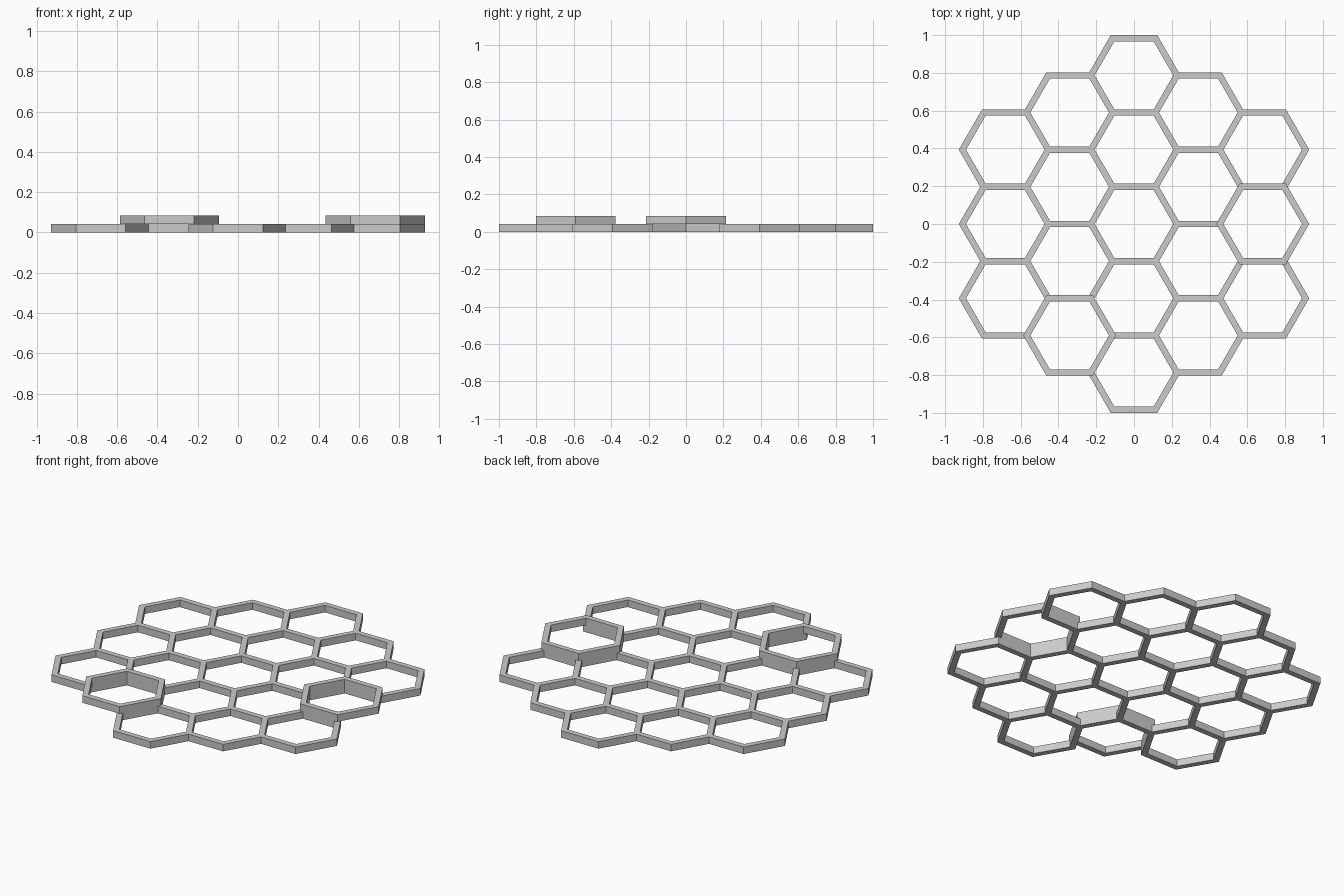
import bpy, bmesh
from math import cos, sin, pi, sqrt

cube = bpy.data.objects.get("Cube")
if cube:
    bpy.data.objects.remove(cube, do_unlink=True)

# Ring sizes: neighbouring rings share one wall thickness
OUTER = 0.2462
APOTHEM = OUTER * sqrt(3) / 2
PITCH = (1 - APOTHEM) / 2
WALL = 2 * APOTHEM - PITCH
INNER = (APOTHEM - WALL) * 2 / sqrt(3)
HEIGHT = 0.042

grey = bpy.data.materials.new("light_grey")
grey.use_nodes = True
grey.diffuse_color = (0.6, 0.6, 0.6, 1)
grey.node_tree.nodes["Principled BSDF"].inputs["Base Color"].default_value = (0.6, 0.6, 0.6, 1)


def hex_ring(name, x, y, z):
    """Hollow flat-topped hexagonal frame, open above and below."""
    bm = bmesh.new()
    loops = [[bm.verts.new((r * cos(i * pi / 3), r * sin(i * pi / 3), h)) for i in range(6)]
             for r, h in ((OUTER, 0), (OUTER, HEIGHT), (INNER, HEIGHT), (INNER, 0))]
    for k in range(4):
        a, b = loops[k], loops[(k + 1) % 4]
        for i in range(6):
            j = (i + 1) % 6
            bm.faces.new((a[i], a[j], b[j], b[i]))
    bmesh.ops.recalc_face_normals(bm, faces=bm.faces)
    mesh = bpy.data.meshes.new(name)
    bm.to_mesh(mesh)
    bm.free()
    mesh.materials.append(grey)
    obj = bpy.data.objects.new(name, mesh)
    obj.location = (x, y, z)
    bpy.context.collection.objects.link(obj)


# Honeycomb two cells deep around the centre; two cells sit one layer higher
RAISED = {(-1, -1), (2, -1)}
for q in range(-2, 3):
    for r in range(max(-2, -2 - q), min(2, 2 - q) + 1):
        up = (q, r) in RAISED
        hex_ring("raised_hex_ring" if up else "hex_ring",
                 q * PITCH * sqrt(3) / 2, (r + q / 2) * PITCH, HEIGHT if up else 0)
